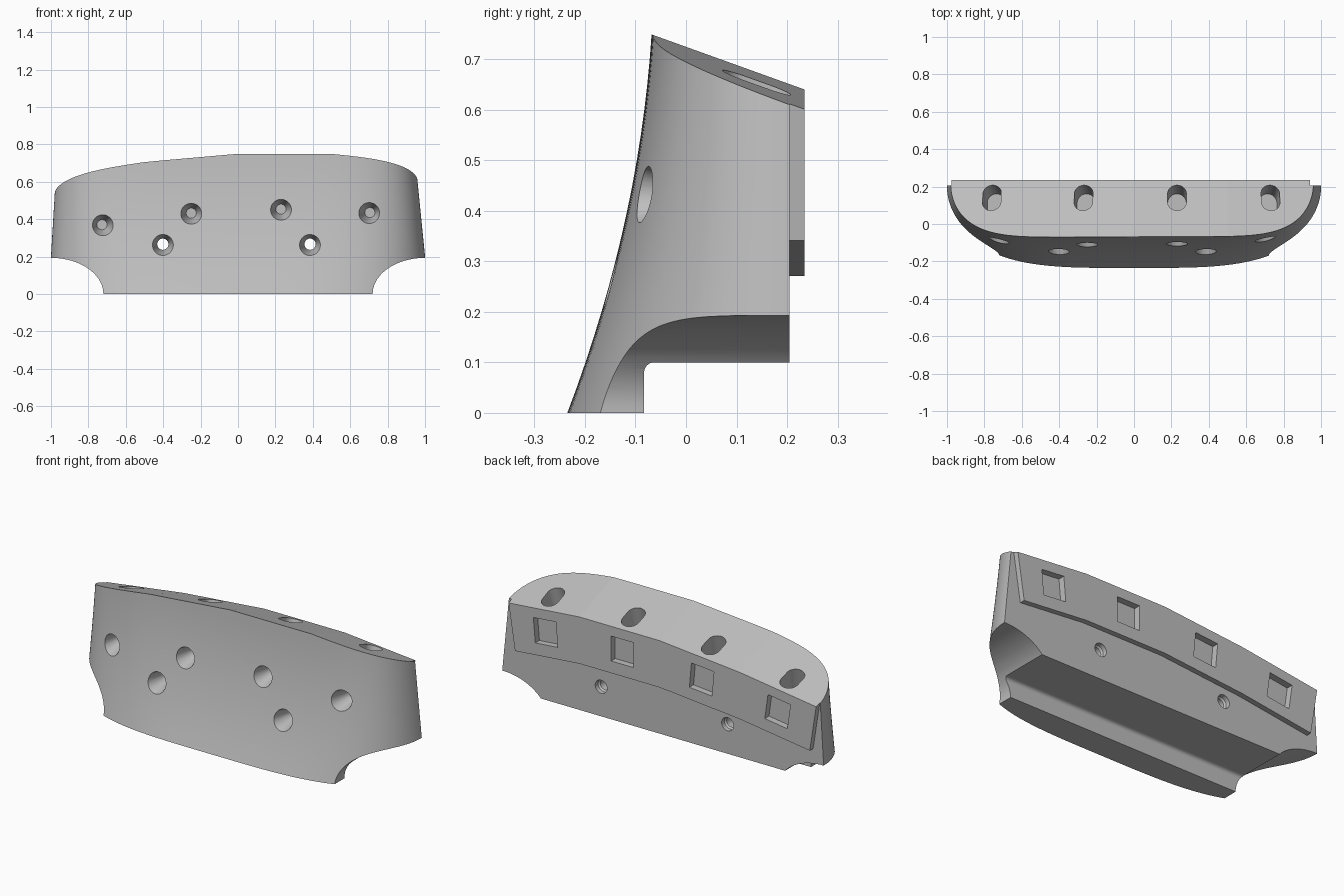
import bpy, bmesh
from math import sin, cos, pi, radians, copysign

if "Cube" in bpy.data.objects:
    bpy.data.objects.remove(bpy.data.objects["Cube"], do_unlink=True)

grey = bpy.data.materials.new("plain_grey")
grey.use_nodes = True
COLOR = (0.52, 0.52, 0.52, 1)
grey.diffuse_color = COLOR
grey.node_tree.nodes["Principled BSDF"].inputs["Base Color"].default_value = COLOR

BACK = 0.205
SLOPE = 0.36                     # fall of the top towards the back
CREST = [(-1.2, 0.607), (-0.5, 0.705), (0, 0.75), (0.5, 0.75), (1.2, 0.688)]


def crest(x):
    """Height and slope of the faceted crest line."""
    for (x0, z0), (x1, z1) in zip(CREST, CREST[1:]):
        if x <= x1:
            s = (z1 - z0) / (x1 - x0)
            return z0 + s * (x - x0), s


def front_y(z):
    return -0.235 + 0.38 * z - 0.21 * z * z


def half_width(z, side):
    return 1 + (0.2 - z) * (0.1 if side > 0 else 0.06)


def squareness(z):
    """Outline exponent: the corners grow squarer towards the top."""
    return 3.7 + 4 * z


def surface_y(x, z):
    f = (1 - abs(x / half_width(z, x)) ** squareness(z)) ** 0.5
    return BACK + (front_y(z) - BACK) * f


def loft(name, rings):
    """Closed solid through rings of equal point count."""
    bm = bmesh.new()
    loops = [[bm.verts.new(p) for p in ring] for ring in rings]
    n = len(loops[0])
    for a, b in zip(loops, loops[1:]):
        for i in range(n):
            j = (i + 1) % n
            bm.faces.new((a[i], a[j], b[j], b[i]))
    bm.faces.new(loops[0][::-1])
    bm.faces.new(loops[-1])
    bmesh.ops.recalc_face_normals(bm, faces=bm.faces)
    mesh = bpy.data.meshes.new(name)
    bm.to_mesh(mesh)
    bm.free()
    mesh.materials.append(grey)
    ob = bpy.data.objects.new(name, mesh)
    bpy.context.collection.objects.link(ob)
    return ob


def prism_y(name, pts, y0, y1, shear=0.0):
    return loft(name, [[(x, y, z - shear * (y + 0.07)) for x, z in pts] for y in (y0, y1)])


def round_hole(name, x, z, profile, sides=32):
    """Hole along y from (y, radius) steps."""
    return loft(name, [[(x + r * cos(2 * pi * i / sides), y, z + r * sin(2 * pi * i / sides))
                        for i in range(sides)] for y, r in profile])


# Curved main body, lofted upwards
STEPS, LEVELS = 128, 18
rings = []
for k in range(LEVELS + 1):
    z = 0.9 * k / LEVELS
    ring = []
    for i in range(STEPS + 1):
        c, s = cos(pi * i / STEPS), sin(pi * i / STEPS)
        x = copysign(abs(c) ** (2 / squareness(z)), c) * half_width(z, c)
        ring.append((x, BACK + (front_y(z) - BACK) * s, z))
    rings.append(ring)
body = loft("grip_block", rings)


def combine(tool, operation="DIFFERENCE"):
    mod = body.modifiers.new(tool.name, "BOOLEAN")
    mod.operation = operation
    mod.solver = "EXACT"
    mod.object = tool
    bpy.context.view_layer.objects.active = body
    bpy.ops.object.modifier_apply(modifier=mod.name)
    bpy.data.objects.remove(tool, do_unlink=True)


# Raised band across the back, its ends leaning inwards at the bottom
band = [(x, crest(x)[0] - 0.373) for x in (-0.935, -0.5, 0, 0.5, 0.9)]
band += [(0.983, 0.88), (-1.029, 0.88)]
combine(prism_y("back_band", band, 0.18, 0.235), "UNION")

# Faceted sloping top
combine(prism_y("top_cut", CREST + [(1.2, 1.4), (-1.2, 1.4)], -0.5, 0.5, SLOPE))

# Concave lower corners
arc = [(1 - 0.28 * cos(a), 0.193 * sin(a)) for a in [pi / 2 * i / 20 for i in range(21)]]
corner = [(0.72, -0.1)] + arc + [(1.2, 0.195), (1.2, -0.1)]
for side in (-1, 1):
    combine(prism_y("corner_cut", [(side * x, z) for x, z in corner], -0.5, 0.5))

# Step underneath with a small fillet
fillet = [(-0.063 - 0.02 * cos(a), 0.08 + 0.02 * sin(a)) for a in [pi / 2 * i / 8 for i in range(9)]]
step = [(-0.083, -0.1)] + fillet + [(0.4, 0.1), (0.4, -0.1)]
combine(loft("step_cut", [[(x, y, z) for y, z in step] for x in (-1.3, 1.3)]))

# Top slots and back square pockets, one pair per facet
for x, pocket_x in ((-0.76, -0.735), (-0.27, -0.262), (0.23, 0.232), (0.73, 0.71)):
    top, tilt = crest(x)
    mouth = top - 0.075
    rings = []
    for depth in (-0.12, 0.18):
        ring = []
        for i in range(32):
            a = 2 * pi * (i + 0.5) / 32
            y = 0.14 + copysign(0.025, sin(a)) + 0.05 * sin(a)
            ring.append((x + 0.05 * cos(a) + tilt * depth, y - 0.3 * depth, mouth - depth))
        rings.append(ring)
    combine(loft("slot_cut", rings))

    h = 0.07
    middle = crest(pocket_x)[0] - 0.235
    square = [(pocket_x + u - tilt * v, middle + v + tilt * u)
              for u, v in ((-h, -h), (h, -h), (h, h), (-h, h))]
    combine(prism_y("pocket_cut", square, 0.198, 0.3))

# Blind front holes
for x, z in ((-0.727, 0.37), (-0.25, 0.432), (0.23, 0.453), (0.705, 0.435)):
    y = surface_y(x, z)
    combine(round_hole("front_hole_cut", x, z, [(y - 0.05, 0.07), (y + 0.1, 0.027)]))

# Lower holes right through, widened at both ends
for x in (-0.402, 0.385):
    y = surface_y(x, 0.266)
    combine(round_hole("through_hole_cut", x, 0.266,
                       [(y - 0.05, 0.07), (y + 0.09, 0.03), (0.17, 0.03), (0.18, 0.037), (0.3, 0.037)]))

# Smooth curved skin, flat large planes
bpy.ops.object.select_all(action="DESELECT")
body.select_set(True)
bpy.context.view_layer.objects.active = body
bpy.ops.object.shade_smooth_by_angle(angle=radians(25))
for face in body.data.polygons:
    if face.area > 0.02:
        face.use_smooth = False
